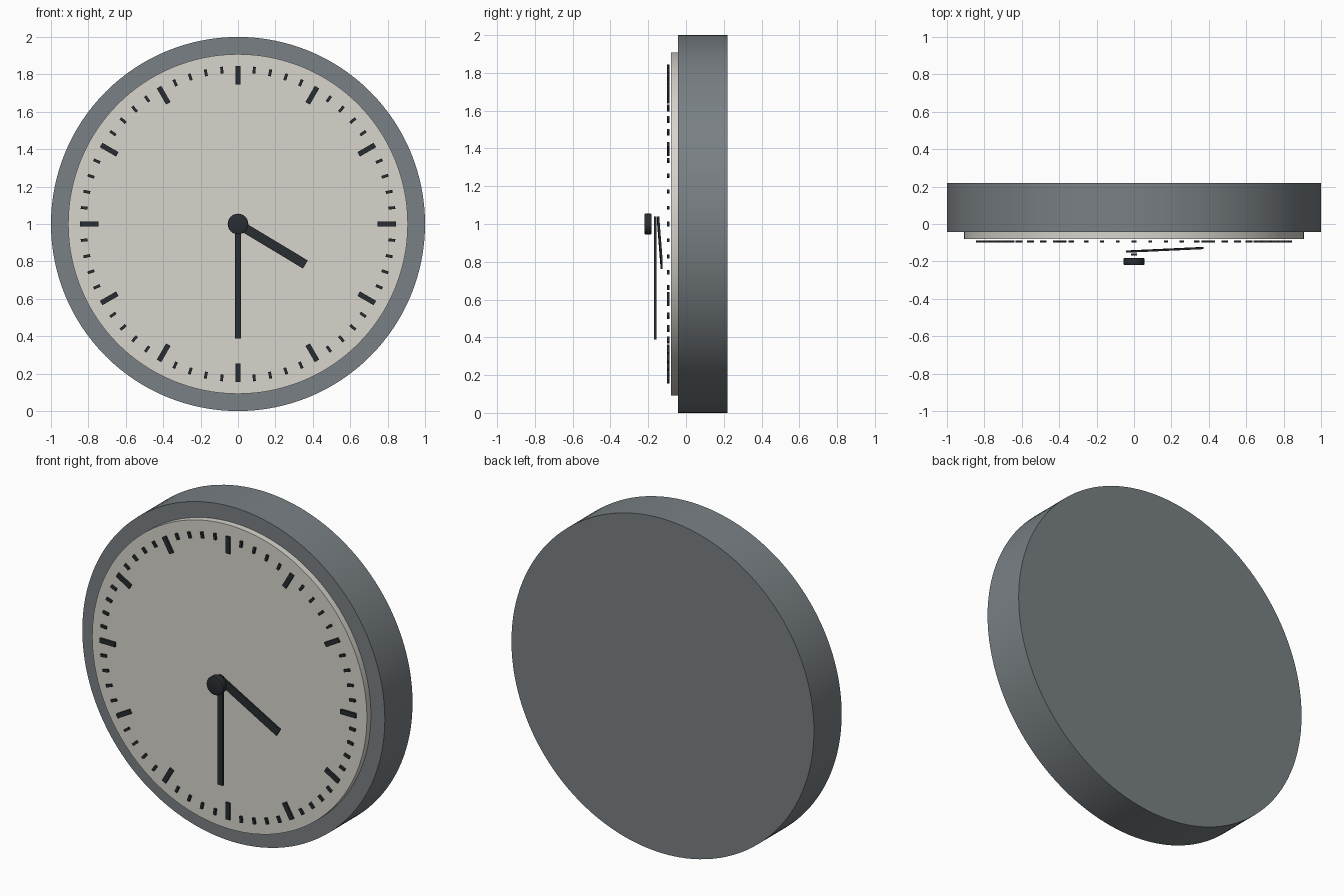
import bpy, bmesh, math
from mathutils import Matrix, Vector

if "Cube" in bpy.data.objects:
    bpy.data.objects.remove(bpy.data.objects["Cube"])

CENTRE = Matrix.Translation((0, 0, 1))


def material(name, rgb):
    m = bpy.data.materials.new(name)
    m.diffuse_color = (*rgb, 1)
    m.use_nodes = True
    m.node_tree.nodes["Principled BSDF"].inputs["Base Color"].default_value = m.diffuse_color
    return m


GREY = material("case_grey", (0.19, 0.215, 0.23))
CREAM = material("dial_cream", (0.68, 0.66, 0.60))
DARK = material("dark", (0.022, 0.027, 0.032))


def finish(bm, name, mat, smooth=False):
    bmesh.ops.transform(bm, matrix=CENTRE, verts=bm.verts)
    mesh = bpy.data.meshes.new(name)
    bm.to_mesh(mesh)
    bm.free()
    mesh.materials.append(mat)
    ob = bpy.data.objects.new(name, mesh)
    bpy.context.collection.objects.link(ob)
    if smooth:
        bpy.ops.object.select_all(action='DESELECT')
        bpy.context.view_layer.objects.active = ob
        ob.select_set(True)
        bpy.ops.object.shade_smooth_by_angle(angle=math.radians(30))
    return ob


def disc(name, radius, y0, y1, segments, mat, bevel=0):
    bm = bmesh.new()
    m = Matrix.Translation((0, (y0 + y1) / 2, 0)) @ Matrix.Rotation(math.pi / 2, 4, 'X')
    bmesh.ops.create_cone(bm, cap_ends=True, segments=segments, radius1=radius,
                          radius2=radius, depth=y1 - y0, matrix=m)
    if bevel:
        rims = [e for e in bm.edges if any(len(f.verts) > 4 for f in e.link_faces)]
        bmesh.ops.bevel(bm, geom=rims, offset=bevel, segments=2, profile=0.5, affect='EDGES')
    finish(bm, name, mat, True)


def bar(bm, angle, r0, r1, width, y, thick, tilt=0):
    """Radial bar; angle is clockwise degrees from twelve o'clock."""
    m = (Matrix.Rotation(math.radians(angle), 4, 'Y')
         @ Matrix.Translation((0, y, (r0 + r1) / 2))
         @ Matrix.Rotation(tilt, 4, 'X')
         @ Matrix.Diagonal((width, thick, r1 - r0, 1)))
    bmesh.ops.create_cube(bm, size=1, matrix=m)


# Case and raised dial
disc("case", 1.0, -0.042, 0.22, 128, GREY)
disc("dial", 0.908, -0.08, -0.03, 128, CREAM)

# Hour and minute marks
hours, minutes = bmesh.new(), bmesh.new()
for i in range(60):
    if i % 5 == 0:
        bar(hours, i * 6, 0.745, 0.845, 0.027, -0.094, 0.012)
    else:
        bar(minutes, i * 6, 0.808, 0.845, 0.015, -0.094, 0.012)
finish(hours, "hour_marks", DARK)
finish(minutes, "minute_marks", DARK)

# Hands (the hour hand leans slightly toward the dial)
bm = bmesh.new()
bar(bm, 121, -0.035, 0.42, 0.05, -0.138, 0.011, -0.04)
finish(bm, "hour_hand", DARK)
bm = bmesh.new()
bar(bm, 180, -0.04, 0.612, 0.034, -0.163, 0.012)
finish(bm, "minute_hand", DARK)

# Centre cap
disc("centre_cap", 0.055, -0.22, -0.182, 48, DARK, 0.004)
